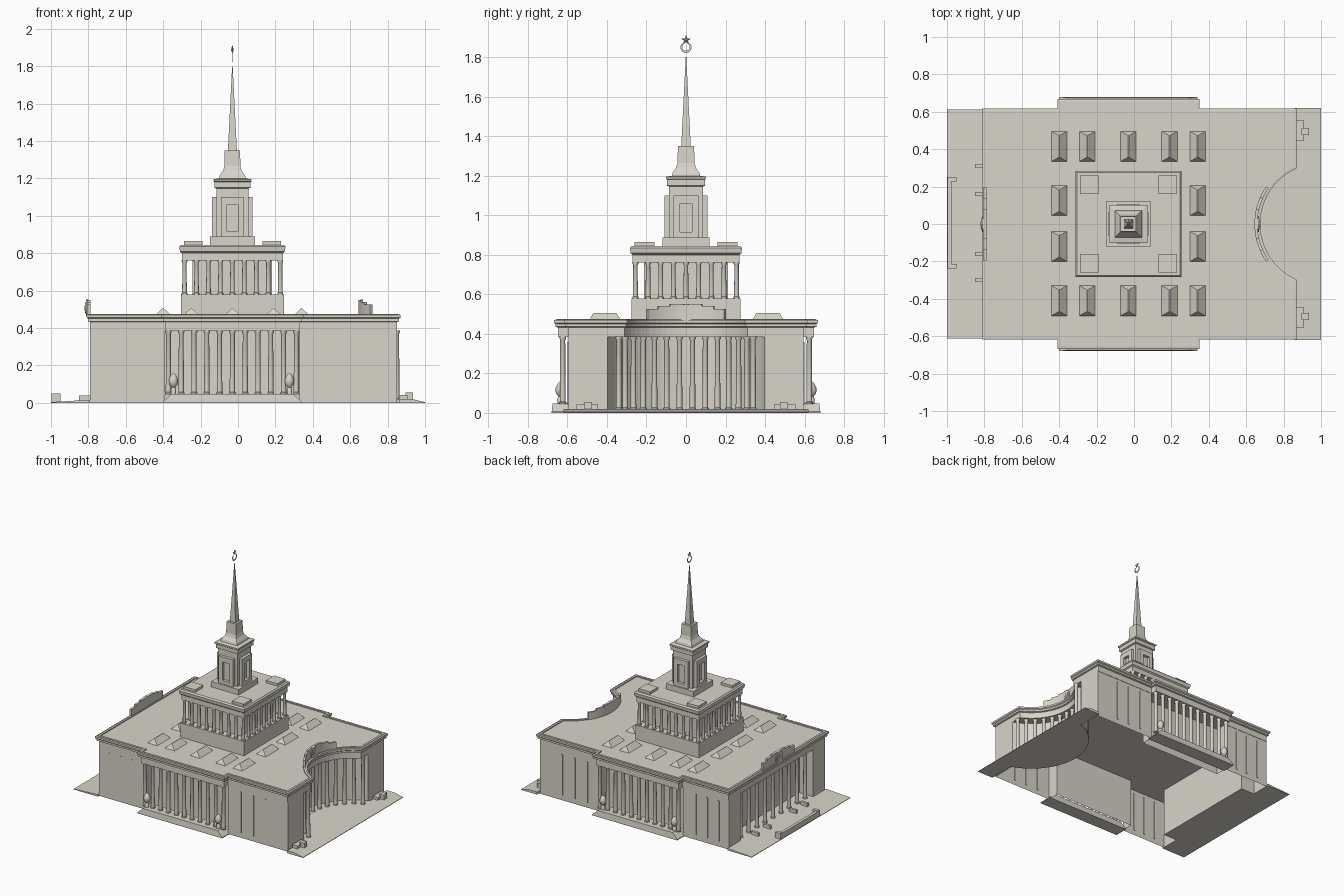
import bpy, bmesh, math
from mathutils import Matrix, Vector

cube = bpy.data.objects.get("Cube")
if cube:
    bpy.data.objects.remove(cube)

stone = bpy.data.materials.new("warm_stone")
stone.use_nodes = True
COLOUR = (0.69, 0.66, 0.59, 1)
stone.diffuse_color = COLOUR
stone.node_tree.nodes["Principled BSDF"].inputs["Base Color"].default_value = COLOUR

TX = -0.03                  # tower axis
CX = 1.0                    # centre of the concave facade
# turns a flat (x, y, height) prism so that it lies in the yz plane, facing +x
FACE_X = Matrix(((0, 0, 1, 0), (1, 0, 0, 0), (0, 1, 0, 0), (0, 0, 0, 1)))


def finish(name, bm, smooth=False):
    bmesh.ops.recalc_face_normals(bm, faces=bm.faces)
    mesh = bpy.data.meshes.new(name)
    bm.to_mesh(mesh)
    bm.free()
    mesh.materials.append(stone)
    ob = bpy.data.objects.new(name, mesh)
    bpy.context.collection.objects.link(ob)
    if smooth:
        bpy.ops.object.select_all(action='DESELECT')
        ob.select_set(True)
        bpy.context.view_layer.objects.active = ob
        bpy.ops.object.shade_smooth_by_angle(angle=math.radians(40))


def loft(bm, rings, caps=True):
    loops = [[bm.verts.new(p) for p in ring] for ring in rings]
    n = len(loops[0])
    for a, b in zip(loops, loops[1:]):
        for i in range(n):
            j = (i + 1) % n
            bm.faces.new((a[i], a[j], b[j], b[i]))
    if caps:
        bm.faces.new(loops[0][::-1])
        bm.faces.new(loops[-1])


def prism(bm, pts, z0, z1, matrix=Matrix(), caps=True):
    loft(bm, [[matrix @ Vector((x, y, z)) for x, y in pts] for z in (z0, z1)], caps)


def stack(bm, x, y, profile):
    """Rectangular rings given as (half x, half y, z)."""
    loft(bm, [[(x + sx * hx, y + sy * hy, z) for sx, sy in ((-1, -1), (1, -1), (1, 1), (-1, 1))]
              for hx, hy, z in profile])


def square(bm, x, y, profile):
    stack(bm, x, y, [(h, h, z) for h, z in profile])


def box(bm, x0, x1, y0, y1, z0, z1):
    hx, hy = (x1 - x0) / 2, (y1 - y0) / 2
    stack(bm, x0 + hx, y0 + hy, [(hx, hy, z0), (hx, hy, z1)])


def circle(r, n=20):
    return [(r * math.cos(i * math.tau / n), r * math.sin(i * math.tau / n)) for i in range(n)]


def lathe(bm, x, y, profile):
    loft(bm, [[(x + px, y + py, z) for px, py in circle(r, 12)] for r, z in profile])


def column(bm, x, y, z0, z1, r):
    lathe(bm, x, y, [(r * 1.25, z0), (r * 1.25, z0 + r * .6), (r, z0 + r * .8),
                     (r * .88, z1 - r * 1.2), (r * 1.2, z1 - r * .6), (r * 1.2, z1)])


def arc(r, x_end, n=24):
    """Concave curve from +y to -y, ending where it meets x_end."""
    a = math.acos((CX - x_end) / r)
    return [(CX - r * math.cos(t), r * math.sin(t)) for t in
            (a - 2 * a * i / n for i in range(n + 1))]


def outline(off, radius, flank_y, bay_y, recess_x):
    """Plan of the building, grown outwards by off."""
    x0, x1, y = -.79 - off, .85 + off, flank_y + off
    b0, b1, by = -.39 - off, .33 + off, bay_y + off
    half = [(x1, y), (b1, y), (b1, by), (b0, by), (b0, y), (x0, y)]
    side = [(x0, .45), (recess_x, .45), (recess_x, -.45), (x0, -.45)] if recess_x else []
    front = [(px, -py) for px, py in reversed(half)]
    return half + side + front + arc(radius - off, x1)[::-1]


# Main body: open-bottomed walls with recessed porticos
bm = bmesh.new()
prism(bm, outline(0, .425, .595, .50, -.67), 0, .39, caps=False)
finish("main_walls", bm)

# Entablature, cornice and roof
bm = bmesh.new()
layers = [(0, .385), (0, .432), (.012, .436), (.012, .45), (.02, .456), (.02, .47),
          (.008, .472), (.008, .476), (-.008, .476), (-.008, .468)]
loft(bm, [[(x, y, z) for x, y in outline(off, .345, .598, .648, None)] for off, z in layers])
finish("entablature_and_roof", bm)

# Narrow strips on the flank walls
bm = bmesh.new()
for s in (-1, 1):
    for x in (-.70, -.60, -.50, .44, .55, .66):
        box(bm, x - .006, x + .006, s * .595 - .005, s * .595 + .005, .04, .36)
finish("flank_strips", bm)

# Columns of all four facades
bm = bmesh.new()
for s in (-1, 1):
    for i in range(11):
        column(bm, -.372 + i * .0684, s * .624, .045, .386, .0145)
finish("portico_columns", bm, True)
bm = bmesh.new()
for i in range(9):
    column(bm, -.755, -.40 + i * .10, .012, .386, .0145)
finish("side_columns", bm, True)
bm = bmesh.new()
for i in range(14):
    a = math.radians(-66 + i * 132 / 13)
    column(bm, CX - .372 * math.cos(a), .372 * math.sin(a), .015, .386, .0145)
finish("curved_columns", bm, True)

# Portico platforms with sloping ends, and urns standing on them
bm = bmesh.new()
urns = bmesh.new()
for s in (-1, 1):
    stack(bm, -.03, s * .625, [(.37, .055, 0), (.37, .055, .006), (.325, .05, .048)])
    for x in (-.345, .275):
        lathe(urns, x, s * .636, [(.014, .045), (.014, .075), (.009, .082), (.02, .095), (.025, .112),
                                  (.023, .13), (.014, .148), (.003, .158)])
finish("portico_platforms", bm)
finish("urns", urns, True)

# Ground terraces on the two ends, sloping to the outer edge
bm = bmesh.new()
prism(bm, [(1, .62), (.93, .62), (.86, .62)] + arc(.43, .86) + [(.86, -.62), (.93, -.62), (1, -.62)], 0, .02)
box(bm, -1, -.79, -.612, .612, 0, .016)
box(bm, -.79, -.67, -.45, .45, 0, .016)
for v in bm.verts:
    if abs(v.co.x) > .98 and v.co.z > .01:
        v.co.z = .004
finish("terraces", bm)

# Long bench wall, stair cheeks and pedestals on the terraces
bm = bmesh.new()
box(bm, -.998, -.975, -.225, .24, 0, .045)
for y in (-.225, .24):
    box(bm, -.998, -.95, y - .012, y + .012, 0, .05)
for y in (-.30, -.16, .16, .31):
    box(bm, -.85, -.79, y - .01, y + .01, .01, .04)
for s in (-1, 1):
    box(bm, .86, .905, s * .50 - .055, s * .50 + .055, .01, .042)
    box(bm, .895, .935, s * .495 - .018, s * .495 + .018, .01, .055)
finish("terrace_blocks", bm)

# Roof lights
bm = bmesh.new()
spots = [(x, y) for x in (-.40, -.25, -.03, .19, .34) for y in (-.41, .415)]
spots += [(x, y) for x in (-.40, .34) for y in (-.12, .125)]
for x, y in spots:
    stack(bm, x, y, [(.046, .083, .464), (.002, .058, .506)])
finish("roof_lights", bm)

# Stepped parapets: one straight, one following the curve
bm = bmesh.new()
for s in (-1, 1):
    for a, b, top in ((0, .08, .55), (.08, .14, .54), (.14, .195, .525)):
        lo, hi = sorted((s * a, s * b))
        box(bm, -.806, -.788, lo, hi, .465, top)
        t = [math.asin((lo + (hi - lo) * i / 4) / .345) for i in range(5)]
        plan = [(CX - r * math.cos(k), r * math.sin(k))
                for r, ks in ((.34, t), (.356, t[::-1])) for k in ks]
        prism(bm, plan, .465, top)
finish("stepped_parapets", bm)

# Round wreath medallions on the parapets
bm = bmesh.new()
for x, s in ((.655, 1), (-.8, -1)):
    place = Matrix.Translation((x, 0, .507)) @ FACE_X
    for r, depth in ((.044, .013), (.03, .017), (.014, .021)):
        prism(bm, circle(r), 0, s * depth, place)
finish("medallions", bm)

# Tower: colonnaded tier
bm = bmesh.new()
square(bm, TX, 0, [(.275, .46), (.275, .58)])
square(bm, TX, 0, [(.212, .58), (.212, .765)])
square(bm, TX, 0, [(.270, .762), (.270, .80), (.280, .808), (.284, .835), (.275, .845)])
for x in (-.24, .18):
    for y in (-.21, .21):
        square(bm, x, y, [(.05, .84), (.05, .864)])
finish("tower_tier", bm)
bm = bmesh.new()
for i in range(9):
    d = -.256 + i * .064
    for s in (-.256, .256):
        column(bm, TX + d, s, .58, .763, .0125)
        if 0 < i < 8:
            column(bm, TX + s, d, .58, .763, .0125)
finish("tower_columns", bm, True)

# Tower: lantern with framed niches on each face
bm = bmesh.new()
square(bm, TX, 0, [(.12, .845), (.12, .888)])
square(bm, TX, 0, [(.085, .888), (.085, 1.145), (.096, 1.15), (.096, 1.18), (.102, 1.185),
                   (.102, 1.195), (.072, 1.20), (.068, 1.215), (.05, 1.24), (.043, 1.265),
                   (.041, 1.35), (.024, 1.35), (.0015, 1.80)])
for k in range(4):
    turn = Matrix.Translation((TX, 0, 0)) @ Matrix.Rotation(k * math.pi / 2, 4, 'Z') @ FACE_X
    for s in (-1, 1):
        prism(bm, [(s * .03, .888), (s * .062, .888), (s * .062, 1.10), (s * .03, 1.10)], .08, .108, turn)
    for z0, z1 in ((.888, .915), (1.06, 1.10)):
        prism(bm, [(-.03, z0), (.03, z0), (.03, z1), (-.03, z1)], .08, .108, turn)
finish("lantern_and_spire", bm)

# Finial: faceted star above a thin open wreath
bm = bmesh.new()
loft(bm, [[(TX + dx, k * r * math.sin(a), 1.887 + k * r * math.cos(a))
           for r, a in (((.026, .011)[i % 2], i * math.pi / 5) for i in range(10))]
          for dx, k in ((-.007, .1), (0, 1), (.007, .1))])
angles = [math.radians(130 + i * 280 / 16) for i in range(17)]
ring = [(.028 * math.cos(a), .028 * math.sin(a)) for a in angles]
ring += [(.019 * math.cos(a), .019 * math.sin(a) + .002) for a in reversed(angles)]
prism(bm, ring, -.001, .001, Matrix.Translation((TX, 0, 1.85)) @ FACE_X)
finish("finial", bm)
